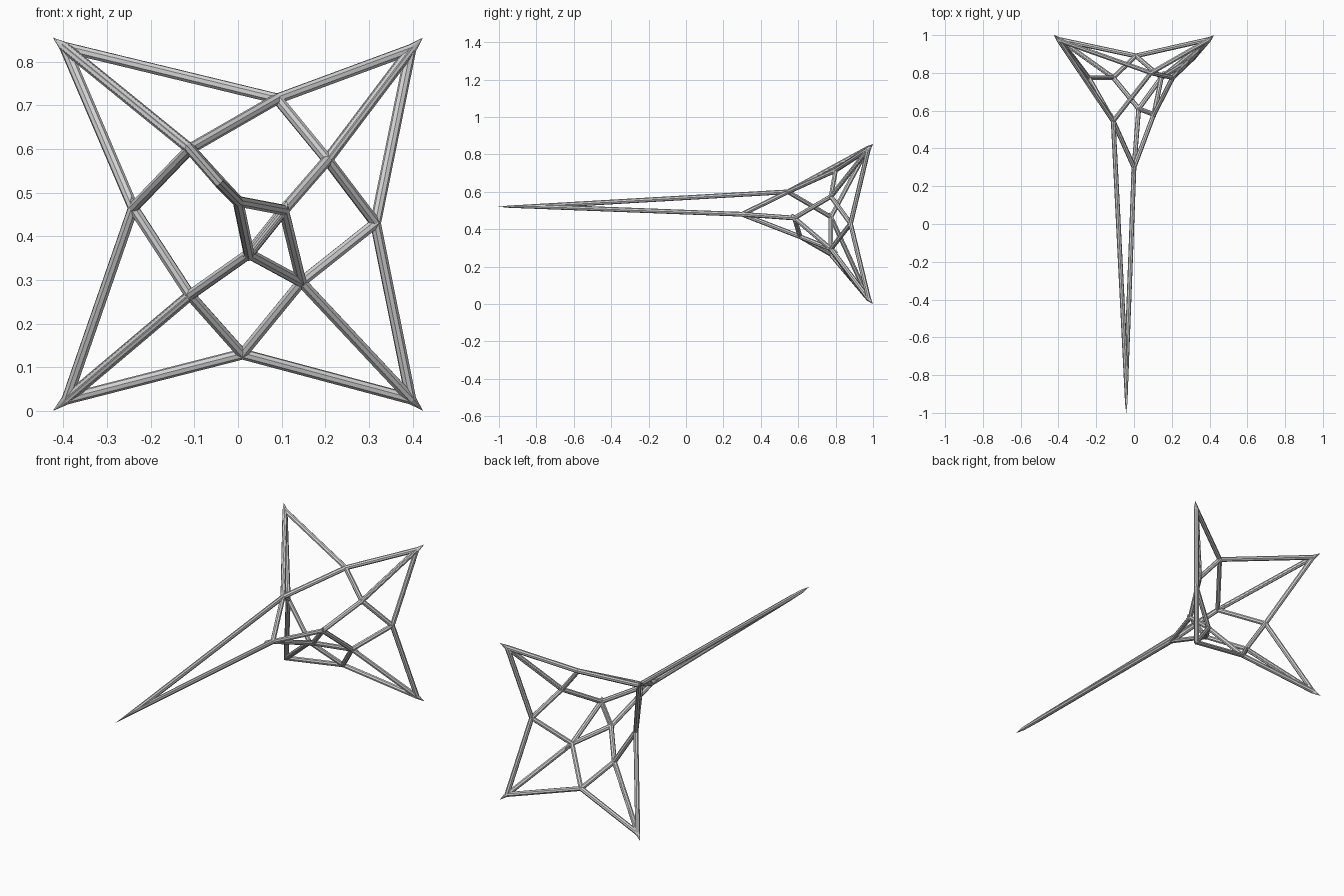
import bpy, bmesh, math
from mathutils import Vector

old = bpy.data.objects.get("Cube")
if old:
    bpy.data.objects.remove(old, do_unlink=True)

RADIUS = 0.0125
SIDES = 8

grey = bpy.data.materials.new("light_grey")
grey.use_nodes = True
colour = (0.65, 0.65, 0.65, 1)
grey.diffuse_color = colour
grey.node_tree.nodes["Principled BSDF"].inputs["Base Color"].default_value = colour

# Joints of the frame: four rear points, one long front point, inner joints
joints = {
    "upper_left": (0.396, 0.975, 0.828),
    "upper_right": (-0.397, 0.972, 0.833),
    "lower_left": (0.396, 0.977, 0.027),
    "lower_right": (-0.392, 0.976, 0.027),
    "front": (-0.042, -0.81, 0.522),
    "top": (0.09, 0.80, 0.715),
    "right_high": (-0.11, 0.545, 0.60),
    "right": (-0.24, 0.775, 0.465),
    "right_low": (-0.11, 0.775, 0.265),
    "bottom": (0.01, 0.89, 0.13),
    "left_low": (0.145, 0.775, 0.295),
    "left": (0.315, 0.88, 0.43),
    "left_high": (0.205, 0.775, 0.575),
    "nose": (0.0, 0.30, 0.48),
    "nose_left": (0.105, 0.58, 0.46),
    "nose_low": (0.025, 0.61, 0.36),
}
joints = {name: Vector(p) for name, p in joints.items()}


def rod(bm, a, b, side, plane_a, plane_b):
    """Straight rod whose ends are cut by the two given planes."""
    d = (b - a).normalized()
    u = (side - side.dot(d) * d).normalized()
    v = d.cross(u)
    rings = []
    for end, cut in ((a, plane_a), (b, plane_b)):
        ring = []
        for i in range(SIDES):
            t = 2 * math.pi * i / SIDES
            off = RADIUS * (math.cos(t) * u + math.sin(t) * v)
            off -= d * (off.dot(cut) / d.dot(cut))
            ring.append(bm.verts.new(end + off))
        rings.append(ring)
    for i in range(SIDES):
        j = (i + 1) % SIDES
        bm.faces.new((rings[0][i], rings[0][j], rings[1][j], rings[1][i]))
    bm.faces.new(rings[0][::-1])
    bm.faces.new(rings[1])


def triangle(bm, names, square_joint):
    """Closed triangle of rods, mitred except at the square joint."""
    p = [joints[n] for n in names]
    normal = (p[1] - p[0]).cross(p[2] - p[0]).normalized()
    cuts = []
    for i in range(3):
        into = (p[i] - p[i - 1]).normalized()
        out = (p[(i + 1) % 3] - p[i]).normalized()
        cuts.append((into + out).normalized())
    for i in range(3):
        j = (i + 1) % 3
        d = (p[j] - p[i]).normalized()
        ends = [d if names[k] == square_joint else cuts[k] for k in (i, j)]
        rod(bm, p[i], p[j], normal.cross(d), *ends)


def spike_cap(bm, joint, point):
    """Sharp cap joining the square rod ends at a joint to one point."""
    near = [v.co.copy() for v in bm.verts
            if (v.co - joint).length < RADIUS * 1.01]
    verts = [bm.verts.new(co) for co in near + [point]]
    hull = bmesh.ops.convex_hull(bm, input=verts)
    spare = set(hull["geom_interior"]) | set(hull["geom_unused"])
    bmesh.ops.delete(bm, context="VERTS",
                     geom=[v for v in spare if isinstance(v, bmesh.types.BMVert)])


def build(name, triangles=(), struts=(), cap_joint=None, cap_point=None):
    bm = bmesh.new()
    for tri in triangles:
        triangle(bm, tri, cap_joint)
    for s, e in struts:
        a, b = joints[s], joints[e]
        d = (b - a).normalized()
        rod(bm, a, b, Vector((0, 0, 1)), d, d)
    if cap_joint:
        spike_cap(bm, joints[cap_joint], Vector(cap_point))
    bmesh.ops.recalc_face_normals(bm, faces=bm.faces[:])
    mesh = bpy.data.meshes.new(name)
    bm.to_mesh(mesh)
    bm.free()
    mesh.materials.append(grey)
    bpy.context.collection.objects.link(bpy.data.objects.new(name, mesh))


# Rear points: two triangles sharing a middle rod, closed by a sharp cap
for tip, a, mid, b, x, z in (
    ("upper_right", "top", "right_high", "right", -0.424, 0.855),
    ("upper_left", "top", "left_high", "left", 0.424, 0.855),
    ("lower_right", "right", "right_low", "bottom", -0.424, 0),
    ("lower_left", "bottom", "left_low", "left", 0.424, 0),
):
    build(tip + "_point", [(tip, a, mid), (tip, mid, b)],
          cap_joint=tip, cap_point=(x, 1, z))

# Long front spike
build("front_spike", [("front", "right_high", "nose")])

# Inner nose frame and the struts tying it to the points
build("nose_frame", [("nose", "nose_left", "nose_low"),
                     ("nose_left", "left_low", "nose_low")])
build("linking_struts", struts=[("left_high", "nose_left"),
                                ("right_low", "nose_low")])
